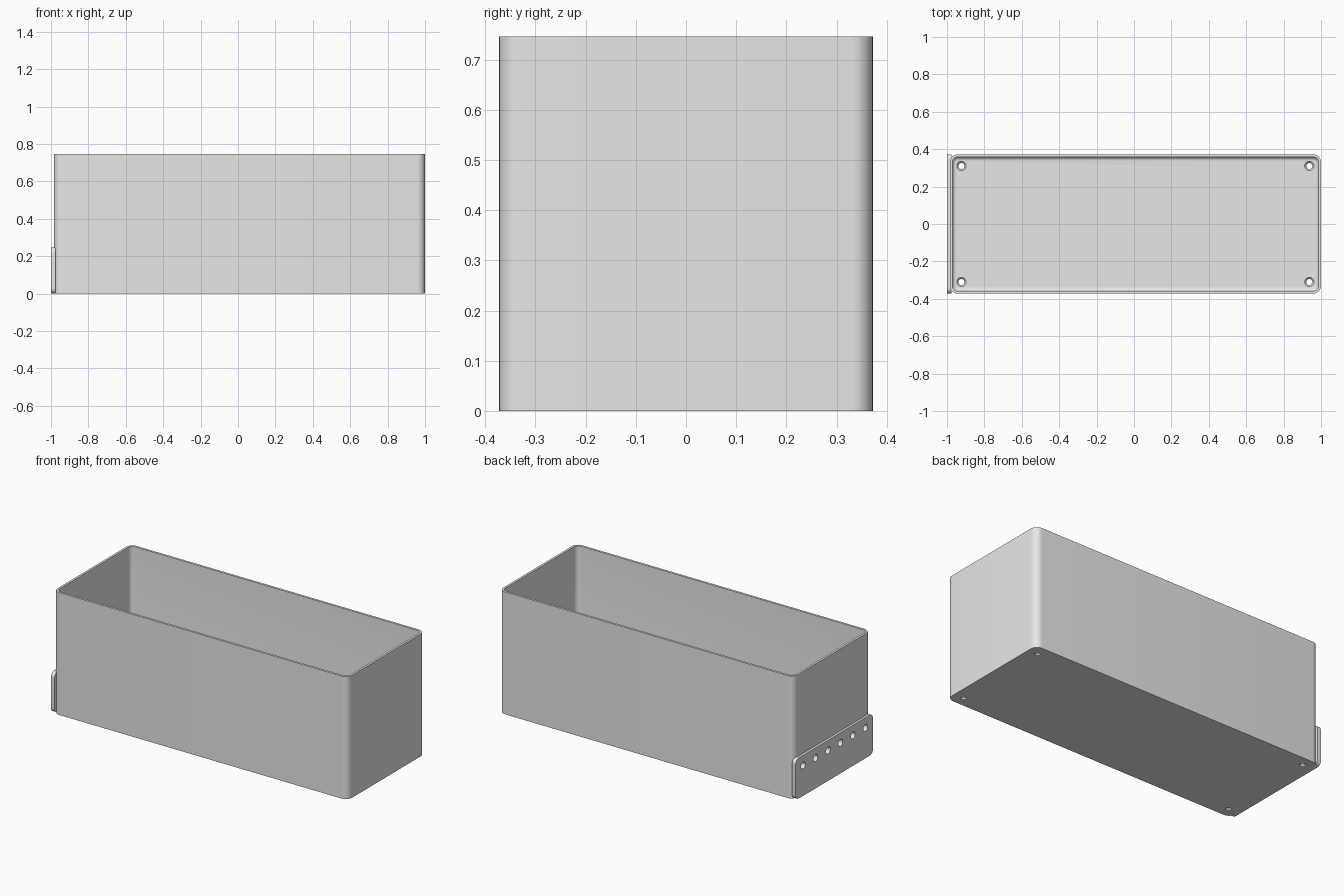
import bpy, bmesh, math
from mathutils import Vector

if "Cube" in bpy.data.objects:
    bpy.data.objects.remove(bpy.data.objects["Cube"], do_unlink=True)

grey = bpy.data.materials.new("light grey plastic")
grey.use_nodes = True
grey.diffuse_color = (0.8, 0.8, 0.8, 1)
grey.node_tree.nodes["Principled BSDF"].inputs["Base Color"].default_value = (0.8, 0.8, 0.8, 1)

# Main sizes
X0, X1, HALF_Y, HEIGHT = -0.985, 1.0, 0.372, 0.746
CX, HALF_X = (X0 + X1) / 2, (X1 - X0) / 2
WALL, FLOOR, FILLET, CORNER = 0.014, 0.018, 0.02, 0.042


def rounded_rect(hx, hy, r, seg=10):
    """Outline of a rounded rectangle, counter-clockwise."""
    pts = []
    for q, (sx, sy) in enumerate([(1, 1), (-1, 1), (-1, -1), (1, -1)]):
        for i in range(seg + 1):
            a = math.pi / 2 * (q + i / seg)
            pts.append((sx * (hx - r) + r * math.cos(a), sy * (hy - r) + r * math.sin(a)))
    return pts


def loft(name, rings):
    """Skin a list of equal rings and cap both ends."""
    bm = bmesh.new()
    loops = [[bm.verts.new(p) for p in ring] for ring in rings]
    n = len(loops[0])
    for a, b in zip(loops, loops[1:]):
        for i in range(n):
            j = (i + 1) % n
            bm.faces.new((a[i], a[j], b[j], b[i]))
    bm.faces.new(loops[0][::-1])
    bm.faces.new(loops[-1])
    bmesh.ops.recalc_face_normals(bm, faces=bm.faces)
    mesh = bpy.data.meshes.new(name)
    bm.to_mesh(mesh)
    bm.free()
    mesh.materials.append(grey)
    obj = bpy.data.objects.new(name, mesh)
    bpy.context.collection.objects.link(obj)
    return obj


def lathe(name, centre, axis, profile, seg=32):
    """Round cutter from (distance, radius) pairs along an axis."""
    turn = Vector((0, 0, 1)).rotation_difference(Vector(axis))
    rings = []
    for d, r in profile:
        ring = [Vector((r * math.cos(math.tau * i / seg), r * math.sin(math.tau * i / seg), d))
                for i in range(seg)]
        rings.append([turn @ p + Vector(centre) for p in ring])
    return loft(name, rings)


def select(obj):
    bpy.ops.object.select_all(action='DESELECT')
    obj.select_set(True)
    bpy.context.view_layer.objects.active = obj


def cut(obj, cutters):
    select(obj)
    for c in cutters:
        mod = obj.modifiers.new("hole", 'BOOLEAN')
        mod.operation, mod.solver, mod.object = 'DIFFERENCE', 'EXACT', c
        bpy.ops.object.modifier_apply(modifier=mod.name)


# Open box: outside, rim, inside wall, then the fillet down to the floor
section = [(0, 0), (0, HEIGHT), (WALL, HEIGHT)]
for i in range(7):
    a = math.pi / 2 * i / 6
    section.append((WALL + FILLET * (1 - math.cos(a)), FLOOR + FILLET * (1 - math.sin(a))))
box = loft("box", [[(CX + x, y, z) for x, y in
                    rounded_rect(HALF_X - inset, HALF_Y - inset, CORNER - inset)]
                   for inset, z in section])

# End plate with rounded corners
PLATE_TOP = 0.247
outline = rounded_rect(HALF_Y, PLATE_TOP / 2, 0.03)
plate = loft("end_plate", [[(x, y, z + PLATE_TOP / 2) for y, z in outline]
                           for x in (-1.0, -0.976)])

# Countersunk screw holes in the floor
screws = [lathe("screw_cutter", (CX + sx * 0.93, sy * 0.31, 0), (0, 0, 1),
                [(-0.02, 0.016), (FLOOR - 0.009, 0.016), (FLOOR, 0.025), (FLOOR + 0.01, 0.025)])
          for sx in (-1, 1) for sy in (-1, 1)]
# Row of holes through the plate and the wall
row = [lathe("row_cutter", (-1, -0.3 + 0.12 * i, 0.185), (1, 0, 0),
             [(-0.02, 0.021), (0.06, 0.021)]) for i in range(6)]

cut(box, screws + row)
cut(plate, row)
for c in screws + row:
    bpy.data.objects.remove(c, do_unlink=True)

for obj in (box, plate):
    select(obj)
    bpy.ops.object.shade_smooth_by_angle(angle=math.radians(30))
